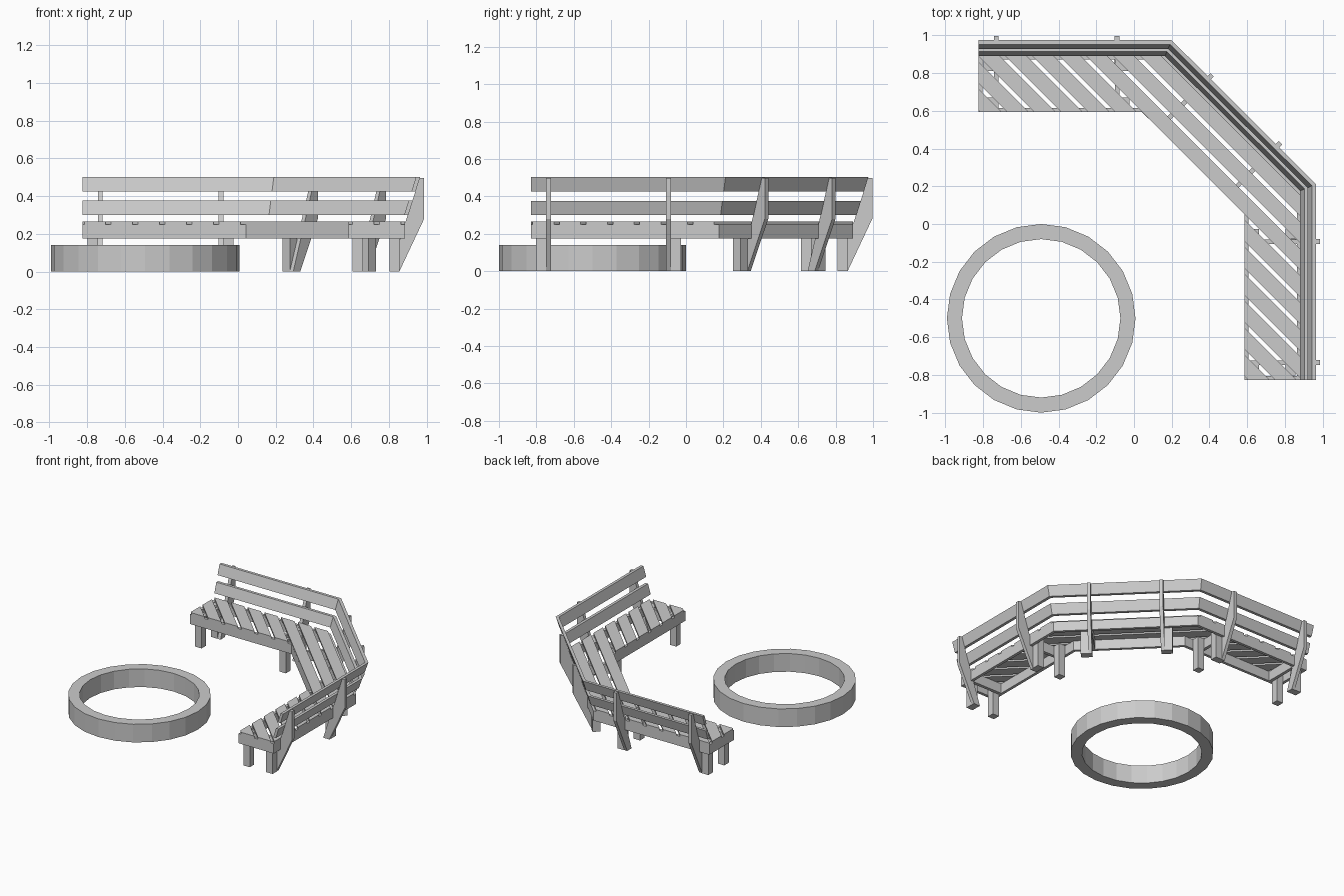
import bpy, bmesh, math
from mathutils import Vector

if "Cube" in bpy.data.objects:
    bpy.data.objects.remove(bpy.data.objects["Cube"])

GREY = (0.6, 0.6, 0.6, 1)
mat = bpy.data.materials.new("plain grey")
mat.use_nodes = True
mat.diffuse_color = GREY
mat.node_tree.nodes["Principled BSDF"].inputs["Base Color"].default_value = GREY

# Front edge of the bench, from its far left end round to its near right end
PATH = [Vector(p) for p in ((-0.825, 0.594), (0.042, 0.594), (0.585, 0.053), (0.585, -0.828))]
DIRS = [(b - a).normalized() for a, b in zip(PATH, PATH[1:])]
OUTS = [Vector((-d.y, d.x)) for d in DIRS]
SEAT_DEPTH, SEAT_LOW, SEAT_TOP, APRON_LOW = 0.30, 0.25, 0.265, 0.175


def finish(name, bm):
    bmesh.ops.recalc_face_normals(bm, faces=bm.faces)
    mesh = bpy.data.meshes.new(name)
    bm.to_mesh(mesh)
    bm.free()
    mesh.materials.append(mat)
    obj = bpy.data.objects.new(name, mesh)
    bpy.context.collection.objects.link(obj)
    return obj


def loft(name, rings, closed=False):
    """Join equal rings of points; cap the ends unless the loft is closed."""
    bm = bmesh.new()
    rows = [[bm.verts.new(p) for p in ring] for ring in rings]
    pairs = list(zip(rows, rows[1:])) + ([(rows[-1], rows[0])] if closed else [])
    for a, b in pairs:
        for k in range(len(a)):
            m = (k + 1) % len(a)
            bm.faces.new((a[k], a[m], b[m], b[k]))
    if not closed:
        bm.faces.new(rows[0])
        bm.faces.new(rows[-1])
    return finish(name, bm)


def mitre(i, u):
    """Corner i of the path, pushed outwards by u."""
    a, b = OUTS[max(i - 1, 0)], OUTS[min(i, 2)]
    return PATH[i] + (a + b) * (u / (1 + a.dot(b)))


def sweep(name, profile):
    return loft(name, [[(*mitre(i, u), z) for u, z in profile] for i in range(4)])


def prism(name, side, profile, t, width):
    """Profile of (depth, height) points, given thickness along one side."""
    rings = []
    for s in (t - width / 2, t + width / 2):
        rings.append([(*(PATH[side] + DIRS[side] * s + OUTS[side] * u), z) for u, z in profile])
    return loft(name, rings)


def rect(u0, u1, z0, z1):
    return [(u0, z0), (u1, z0), (u1, z1), (u0, z1)]


# Aprons running under the seat, and boards closing the two ends
sweep("front_apron", rect(0, 0.022, APRON_LOW, SEAT_LOW))
sweep("back_apron", rect(SEAT_DEPTH - 0.022, SEAT_DEPTH, APRON_LOW, SEAT_LOW))
end_board = rect(0.022, SEAT_DEPTH - 0.022, APRON_LOW, SEAT_LOW)
prism("left_end_apron", 0, end_board, 0.011, 0.022)
prism("right_end_apron", 2, end_board, (PATH[3] - PATH[2]).length - 0.011, 0.022)

# Leaning back boards, mitred at the corners
lean = lambda z: 0.225 + 0.31 * z
for name, low, high in (("lower_back_board", 0.30, 0.376), ("upper_back_board", 0.425, 0.502)):
    sweep(name, [(lean(low) - 0.022, low), (lean(low), low),
                 (lean(high), high), (lean(high) - 0.022, high)])

# Seat slats, all laid on the same diagonal and trimmed to the seat outline
bm = bmesh.new()
inner = [bm.verts.new((*mitre(i, 0), SEAT_LOW)) for i in range(4)]
outer = [bm.verts.new((*mitre(i, SEAT_DEPTH), SEAT_LOW)) for i in range(4)]
for i in range(3):
    bm.faces.new((inner[i], inner[i + 1], outer[i + 1], outer[i]))
PITCH, GAP, EDGE = 0.143, 0.03, 0.637
for k in range(-7, 5):
    for s in (EDGE + k * PITCH - GAP, EDGE + k * PITCH):
        bmesh.ops.bisect_plane(bm, geom=bm.verts[:] + bm.edges[:] + bm.faces[:],
                               plane_co=(s, 0, 0), plane_no=(1, 1, 0))


def in_gap(face):
    c = face.calc_center_median()
    return (c.x + c.y - EDGE) % PITCH > PITCH - GAP


bmesh.ops.delete(bm, geom=[f for f in bm.faces if in_gap(f)], context="FACES")
raised = bmesh.ops.extrude_face_region(bm, geom=bm.faces[:], use_keep_orig=True)["geom"]
bmesh.ops.translate(bm, vec=(0, 0, SEAT_TOP - SEAT_LOW),
                    verts=[v for v in raised if isinstance(v, bmesh.types.BMVert)])
finish("seat_slats", bm)

# Bent back posts, each with a square leg beside it; end sides also have front legs
POST = [(0.217, 0), (0.27, 0), (0.402, 0.28), (0.402, 0.497), (lean(0.497), 0.497)]
SIDES = (("left", (0.095, 0.735)), ("corner", (0.125, 0.635)), ("right", (0.146, 0.788)))
for side, (label, spots) in enumerate(SIDES):
    for number, (t, way) in enumerate(zip(spots, (-1, 1)), 1):
        tag = f"{label}_{number}"
        prism(f"back_post_{tag}", side, POST, t, 0.026)
        leg_t = t + way * 0.04
        prism(f"back_leg_{tag}", side, rect(0.217, 0.272, 0, SEAT_LOW), leg_t, 0.054)
        if label != "corner":
            prism(f"front_leg_{tag}", side, rect(0.022, 0.077, 0, SEAT_LOW), leg_t, 0.054)
        prism(f"cross_rail_{tag}", side, rect(0.022, 0.278, APRON_LOW, SEAT_LOW), t, 0.024)

# Low round ring in front of the bench
SEGMENTS, HEIGHT = 24, 0.14
rings = []
for k in range(SEGMENTS):
    a = math.tau * k / SEGMENTS
    rings.append([(-0.492 + r * math.cos(a), -0.5 + r * math.sin(a), z)
                  for r, z in rect(0.42, 0.5, 0, HEIGHT)])
loft("round_ring", rings, closed=True)
